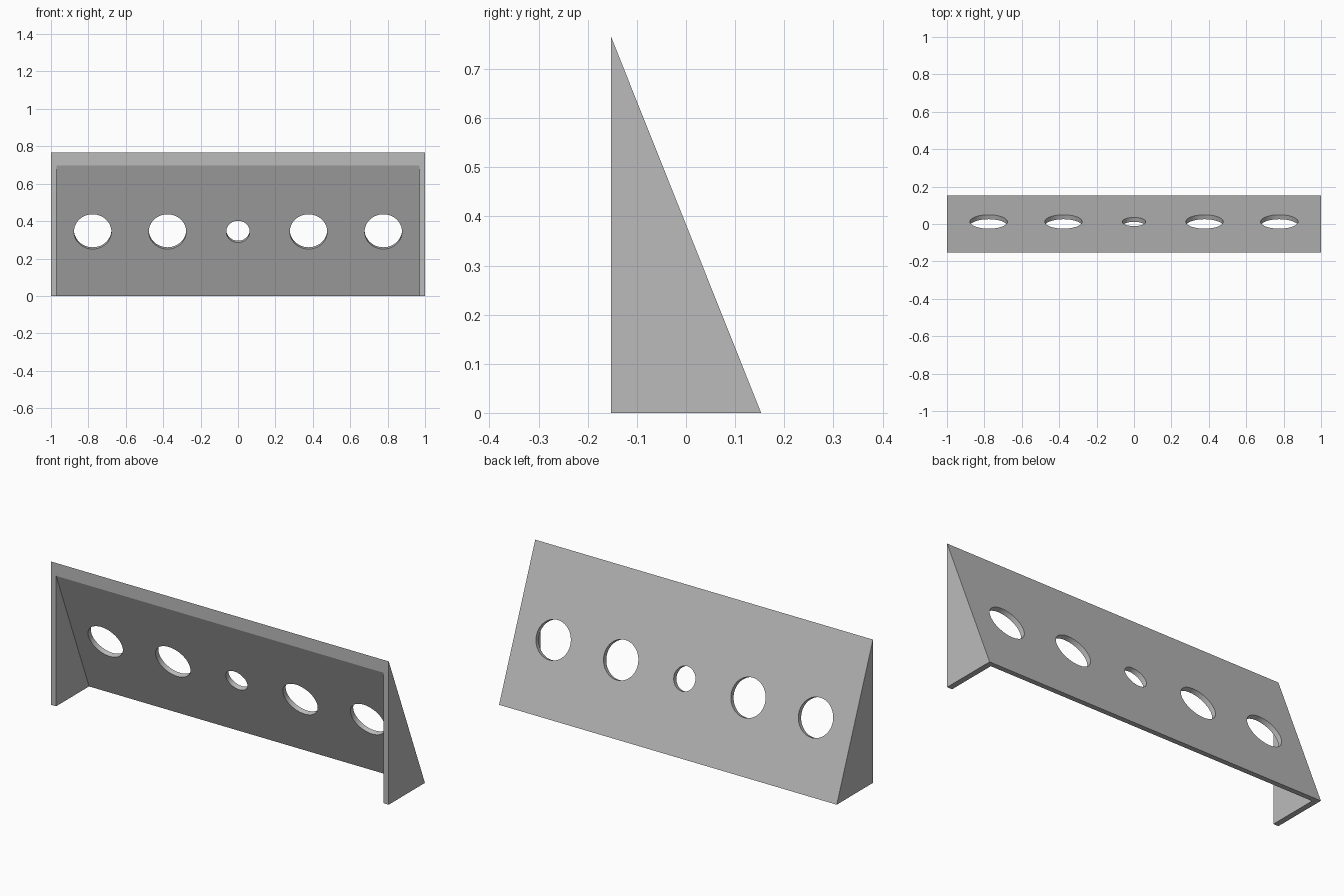
import bpy, bmesh, math
from mathutils import Matrix, Vector

cube = bpy.data.objects.get("Cube")
if cube:
    bpy.data.objects.remove(cube, do_unlink=True)

HALF_DEPTH, HEIGHT, DROP, WALL = 0.153, 0.767, 0.069, 0.03
SLOPE = HEIGHT / (2 * HALF_DEPTH)
NORMAL = Vector((0, SLOPE, 1)).normalized()

grey = bpy.data.materials.new("plain_grey")
grey.use_nodes = True
colour = (0.5, 0.5, 0.5, 1)
grey.diffuse_color = colour
grey.node_tree.nodes["Principled BSDF"].inputs["Base Color"].default_value = colour


def add_object(name, bm):
    bmesh.ops.recalc_face_normals(bm, faces=bm.faces)
    mesh = bpy.data.meshes.new(name)
    bm.to_mesh(mesh)
    bm.free()
    mesh.materials.append(grey)
    obj = bpy.data.objects.new(name, mesh)
    bpy.context.collection.objects.link(obj)
    return obj


def prism(name, profile, half_width):
    """Extrude a (y, z) profile along x."""
    bm = bmesh.new()
    face = bm.faces.new([bm.verts.new((-half_width, y, z)) for y, z in profile])
    ext = bmesh.ops.extrude_face_region(bm, geom=[face])["geom"]
    moved = [v for v in ext if isinstance(v, bmesh.types.BMVert)]
    bmesh.ops.translate(bm, verts=moved, vec=(2 * half_width, 0, 0))
    return add_object(name, bm)


def cut(body, cutter):
    mod = body.modifiers.new(cutter.name, "BOOLEAN")
    mod.operation = "DIFFERENCE"
    mod.solver = "EXACT"
    mod.object = cutter
    bpy.context.view_layer.objects.active = body
    bpy.ops.object.modifier_apply(modifier=mod.name)
    bpy.data.objects.remove(cutter, do_unlink=True)


# Sloped panel with triangular side walls
body = prism("sloped_panel_with_side_walls",
             [(-HALF_DEPTH, 0), (HALF_DEPTH, 0), (-HALF_DEPTH, HEIGHT)], 1)

# Hollow, open at the front and underneath
inner = HEIGHT - DROP
front, under = -HALF_DEPTH - 0.1, -0.1
cut(body, prism("hollow", [
    (front, under),
    (-HALF_DEPTH + (inner - under) / SLOPE, under),
    (front, inner + 0.1 * SLOPE)], 1 - WALL))

# Row of round holes square to the slope: x, radius
holes = [(0, 0.0625)] + [(s * x, 0.1) for s in (-1, 1) for x in (0.377, 0.777)]
hole_z = 0.353
tilt = Matrix.Rotation(-math.atan(SLOPE), 4, "X")
for x, radius in holes:
    centre = Vector((x, HALF_DEPTH - hole_z / SLOPE, hole_z))
    bm = bmesh.new()
    bmesh.ops.create_cone(bm, cap_ends=True, segments=64, radius1=radius,
                          radius2=radius, depth=0.12,
                          matrix=Matrix.Translation(centre) @ tilt)
    cut(body, add_object("hole", bm))

# Smooth hole walls, crisp edges
bpy.ops.object.select_all(action="DESELECT")
body.select_set(True)
bpy.context.view_layer.objects.active = body
bpy.ops.object.shade_smooth_by_angle(angle=math.radians(20))
